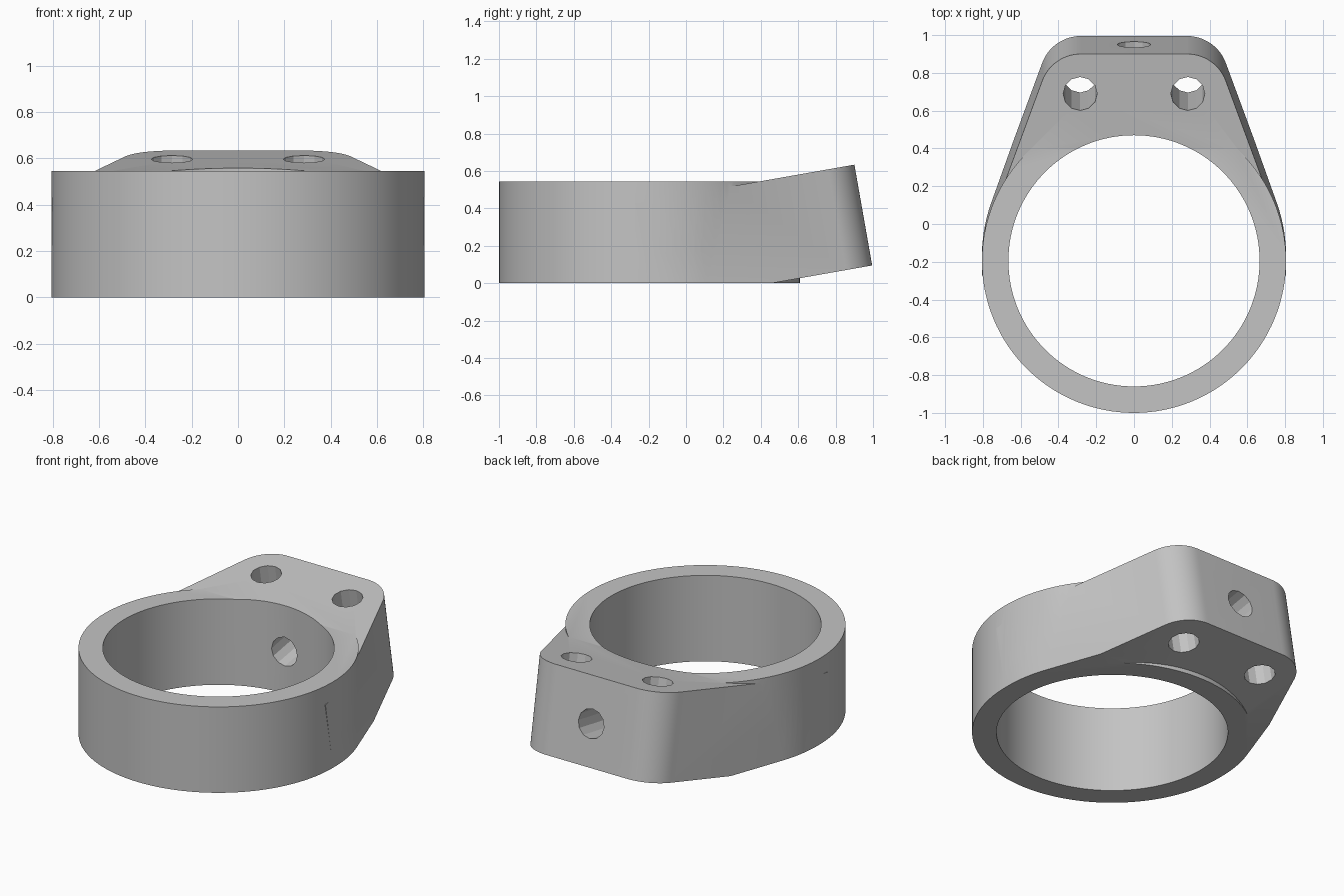
import bpy, bmesh, math
from mathutils import Matrix, Vector

cube = bpy.data.objects.get("Cube")
if cube:
    bpy.data.objects.remove(cube, do_unlink=True)

HEIGHT = 0.545
OUTER, BORE = 0.805, 0.665
RING_Y = -0.195
TILT = math.radians(10)
LUG_END, FLAT, CORNER = 1.163, 0.28, 0.219
HOLE = 0.09

# Frame of the tilted lug, with its origin on the lug's underside
lug_frame = Matrix.Translation((0, -0.15, -0.107)) @ Matrix.Rotation(TILT, 4, "X")

metal = bpy.data.materials.new("plain grey")
metal.use_nodes = True
grey = (0.55, 0.55, 0.55, 1)
metal.diffuse_color = grey
metal.node_tree.nodes["Principled BSDF"].inputs["Base Color"].default_value = grey


def finish(name, bm):
    bmesh.ops.recalc_face_normals(bm, faces=bm.faces)
    mesh = bpy.data.meshes.new(name)
    bm.to_mesh(mesh)
    bm.free()
    mesh.materials.append(metal)
    obj = bpy.data.objects.new(name, mesh)
    bpy.context.collection.objects.link(obj)
    return obj


def cylinder(name, radius, depth, sides, matrix):
    bm = bmesh.new()
    bmesh.ops.create_cone(bm, cap_ends=True, segments=sides, radius1=radius,
                          radius2=radius, depth=depth, matrix=matrix)
    return finish(name, bm)


def arc(cx, cy, radius, start, end, steps):
    angles = [math.radians(start + (end - start) * i / steps) for i in range(steps + 1)]
    return [(cx + radius * math.cos(a), cy + radius * math.sin(a)) for a in angles]


def combine(target, tool, operation):
    mod = target.modifiers.new("combine", "BOOLEAN")
    mod.operation = operation
    mod.solver = "EXACT"
    mod.object = tool
    bpy.context.view_layer.objects.active = target
    bpy.ops.object.modifier_apply(modifier=mod.name)
    bpy.data.objects.remove(tool, do_unlink=True)


# Ring body, left long underneath until it is trimmed
below = 0.3
clamp = cylinder("clamp_ring", OUTER, HEIGHT + below, 128,
                 Matrix.Translation((0, RING_Y, (HEIGHT - below) / 2)))

# Lug: sides tangent to the ring, rounded corners, tilted upward
half = arc(0, 0, OUTER, -2, 20, 8) + arc(FLAT, LUG_END - CORNER, CORNER, 20, 90, 14)
outline = half + [(-x, y) for x, y in reversed(half)]
bm = bmesh.new()
face = bm.faces.new([bm.verts.new((x, y, 0)) for x, y in outline])
top = bmesh.ops.extrude_face_region(bm, geom=[face])["geom"]
bmesh.ops.translate(bm, vec=(0, 0, 0.547),
                    verts=[v for v in top if isinstance(v, bmesh.types.BMVert)])
bm.transform(lug_frame)
combine(clamp, finish("lug", bm), "UNION")

# Main bore
combine(clamp, cylinder("bore_cutter", BORE, 3, 128,
                        Matrix.Translation((0, RING_Y, 0))), "DIFFERENCE")

# Pair of holes through the lug
for side in (-1, 1):
    place = lug_frame @ Matrix.Translation((side * 0.285, 0.949, 0.27))
    combine(clamp, cylinder("hole_cutter", HOLE, 1, 12, place), "DIFFERENCE")

# Hole from the end face into the bore
place = lug_frame @ Matrix.Translation((0, 0.9, 0.26)) @ Matrix.Rotation(math.pi / 2, 4, "X")
combine(clamp, cylinder("end_hole_cutter", HOLE, 1, 12, place), "DIFFERENCE")

# Trim the underside flat
bm = bmesh.new()
bmesh.ops.create_cube(bm, size=4, matrix=Matrix.Translation((0, 0, -2)))
combine(clamp, finish("trim_cutter", bm), "DIFFERENCE")

# Smooth round walls, crisp rims
bpy.ops.object.select_all(action="DESELECT")
clamp.select_set(True)
bpy.context.view_layer.objects.active = clamp
bpy.ops.object.shade_smooth_by_angle(angle=math.radians(25))
